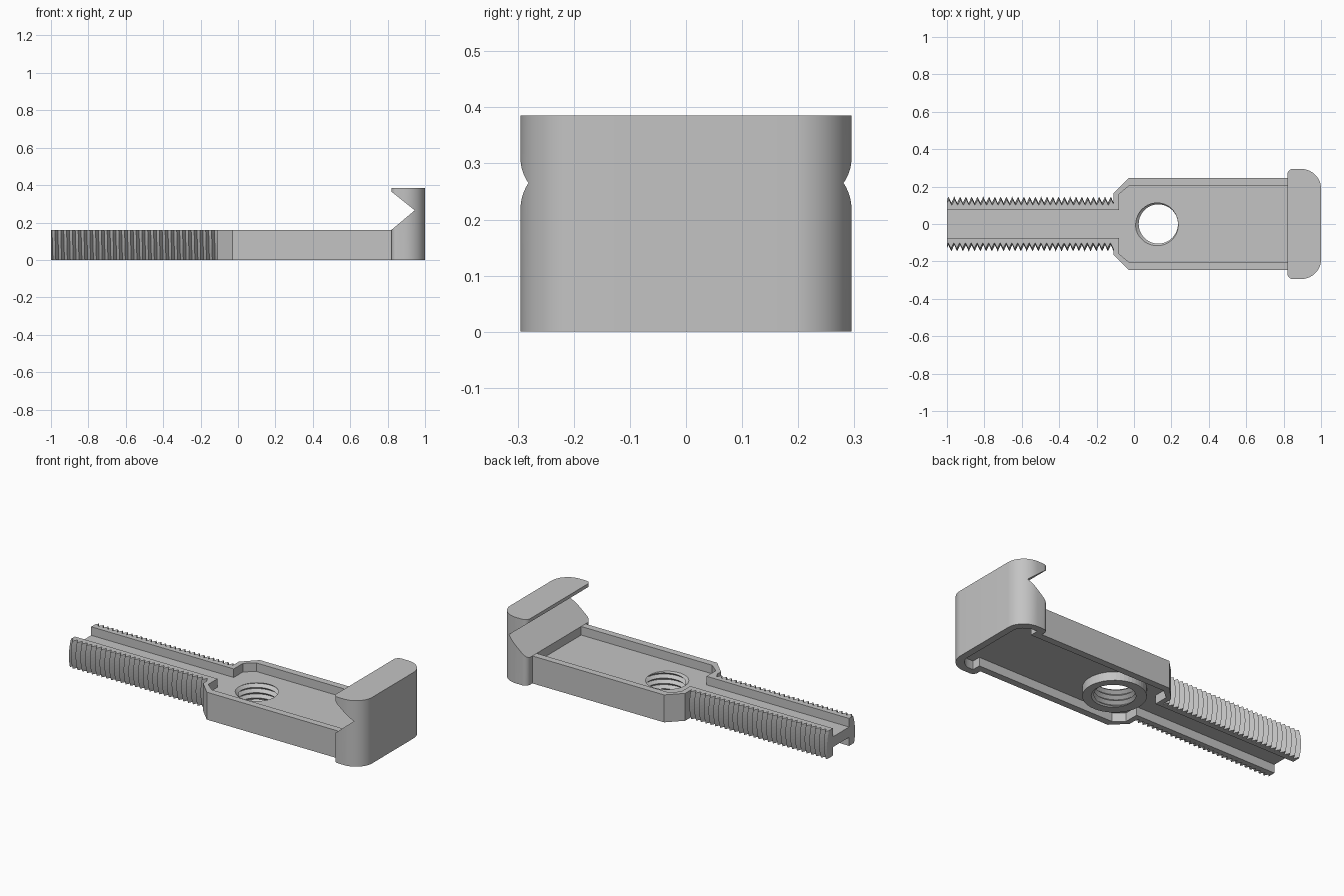
import bpy, bmesh, math

cube = bpy.data.objects.get("Cube")
if cube:
    bpy.data.objects.remove(cube)

grey = bpy.data.materials.new("plain grey")
grey.use_nodes = True
colour = (0.55, 0.55, 0.55, 1)
grey.diffuse_color = colour
grey.node_tree.nodes["Principled BSDF"].inputs["Base Color"].default_value = colour

THICK = 0.16                  # height of the flat bar
WEB_LOW, WEB_HIGH = 0.05, 0.11
GROOVE = 0.075                # half width of the rod groove
NECK, SHOULDER = -0.11, 0.82  # ends of the plate
PITCH = 0.031
HOLE_X, BOSS_R = 0.13, 0.165


def finish(name, bm):
    """Turn a bmesh into a grey object."""
    bmesh.ops.remove_doubles(bm, verts=bm.verts, dist=1e-5)
    bmesh.ops.recalc_face_normals(bm, faces=bm.faces)
    mesh = bpy.data.meshes.new(name)
    bm.to_mesh(mesh)
    bm.free()
    mesh.materials.append(grey)
    obj = bpy.data.objects.new(name, mesh)
    bpy.context.collection.objects.link(obj)
    return obj


def prism(name, outline, low, high, along_y=False):
    """Extrude an outline up z, or an x-z profile along y."""
    bm = bmesh.new()
    place = (lambda a, b, h: (a, h, b)) if along_y else (lambda a, b, h: (a, b, h))
    face = bm.faces.new([bm.verts.new(place(a, b, low)) for a, b in outline])
    new = bmesh.ops.extrude_face_region(bm, geom=[face])["geom"]
    for v in new:
        if isinstance(v, bmesh.types.BMVert):
            v.co[1 if along_y else 2] = high
    return finish(name, bm)


def mirrored(half):
    """Close a half outline (y > 0) across the x axis."""
    return half + [(x, -y) for x, y in reversed(half)]


def circle(x, r, n=48):
    return [(x + r * math.cos(math.tau * i / n), r * math.sin(math.tau * i / n))
            for i in range(n)]


def arc(cx, cy, rx, ry, start, end, n):
    angles = [math.radians(start + (end - start) * i / n) for i in range(n + 1)]
    return [(cx + rx * math.cos(a), cy + ry * math.sin(a)) for a in angles]


def cut(obj, cutter, keep=False):
    mod = obj.modifiers.new("cut", "BOOLEAN")
    mod.operation, mod.solver, mod.object = "DIFFERENCE", "EXACT", cutter
    bpy.context.view_layer.objects.active = obj
    bpy.ops.object.modifier_apply(modifier=mod.name)
    if not keep:
        bpy.data.objects.remove(cutter)


def thread_radius(t, angle, minor, major):
    phase = (t / PITCH - angle / math.tau) % 1
    return minor + (major - minor) * abs(2 * phase - 1)


def thread_stations(low, high, angle):
    """Crest and root positions along a helix, clamped to the ends."""
    count = math.ceil((high - low) / PITCH) * 2 + 6
    first = math.floor(low / PITCH) * 2 - 3
    return [min(high, max(low, (k / 2 + angle / math.tau) * PITCH))
            for k in range(first, first + count)]


def bridge(bm, loops):
    """Skin a list of equal closed loops, skipping collapsed faces."""
    for a, b in zip(loops, loops[1:]):
        for i in range(len(a)):
            j = (i + 1) % len(a)
            quad = []
            for v in (a[i], a[j], b[j], b[i]):
                if all((v.co - q.co).length > 1e-6 for q in quad):
                    quad.append(v)
            if len(quad) > 2:
                bm.faces.new(quad)


# Plate with matching pockets above and below its web
plate = prism("plate", mirrored([(NECK, 0.165), (-0.03, 0.245), (SHOULDER, 0.245)]),
              0, THICK)
pocket = [(-0.15, GROOVE), (-0.08, GROOVE), (-0.08, 0.16), (-0.025, 0.205)]
cut(plate, prism("top_pocket", mirrored(pocket + [(0.9, 0.205)]), WEB_HIGH, 0.3))
low_pocket = prism("low_pocket", mirrored(
    pocket + [(0.86, 0.205), (0.86, 0.255), (0.9, 0.255)]
    + arc(0.89, 0.18, 0.07, 0.07, 60, 0, 5)), -0.1, WEB_LOW)
cut(plate, low_pocket, keep=True)
cut(plate, prism("hole", circle(HOLE_X, BOSS_R), -0.2, 0.3))

# Hooked head with rounded plan and a V notch
head = prism("hooked_head", mirrored(
    arc(0.85, 0.265, 0.03, 0.03, 180, 90, 6)
    + arc(0.89, 0.19, 0.11, 0.105, 90, 0, 14)), 0, 0.385)
cut(head, prism("notch", [(0.945, 0.265), (0.82, 0.365), (0.7, 0.365),
                          (0.7, THICK), (0.82, THICK)], -0.5, 0.5, along_y=True))
cut(head, low_pocket)

# Boss with an internal helical thread
bm = bmesh.new()
columns = []
SIDES = 48
for j in range(SIDES + 1):
    a = math.tau * j / SIDES
    ring = [(thread_radius(z, a, 0.105, 0.123), z)
            for z in thread_stations(0, WEB_HIGH, a)]
    ring += [(BOSS_R, WEB_HIGH), (BOSS_R, 0)]
    columns.append([bm.verts.new((HOLE_X + r * math.cos(a), r * math.sin(a), z))
                    for r, z in ring])
bridge(bm, columns)
finish("threaded_boss", bm)

# Rod web between the two threaded rails
prism("rod_web", mirrored([(-1, GROOVE), (NECK, GROOVE)]), WEB_LOW, WEB_HIGH)

# Threaded rails with gently bulging outer sides
STEPS = 8
for side, label in ((1, "back"), (-1, "front")):
    bm = bmesh.new()
    strips = []
    for j in range(STEPS + 1):
        z = THICK * j / STEPS
        lean = math.asin((z - THICK / 2) / 0.18)
        turn = lean if side > 0 else math.pi - lean
        strips.append([(x, side * math.cos(lean) * thread_radius(x, turn, 0.112, 0.146), z)
                       for x in thread_stations(-1, NECK, turn)])
    rows = len(strips[0])
    loops = []
    for k in range(rows):
        section = [s[k] for s in strips]
        section += [(section[-1][0], side * GROOVE, THICK),
                    (section[0][0], side * GROOVE, 0)]
        loops.append([bm.verts.new(p) for p in section])
    bridge(bm, loops)
    bm.faces.new(loops[0])
    bm.faces.new(loops[-1])
    finish(label + "_threaded_rail", bm)

# Smooth the rounded head only
bpy.ops.object.select_all(action="DESELECT")
head.select_set(True)
bpy.context.view_layer.objects.active = head
bpy.ops.object.shade_smooth_by_angle(angle=math.radians(30))
